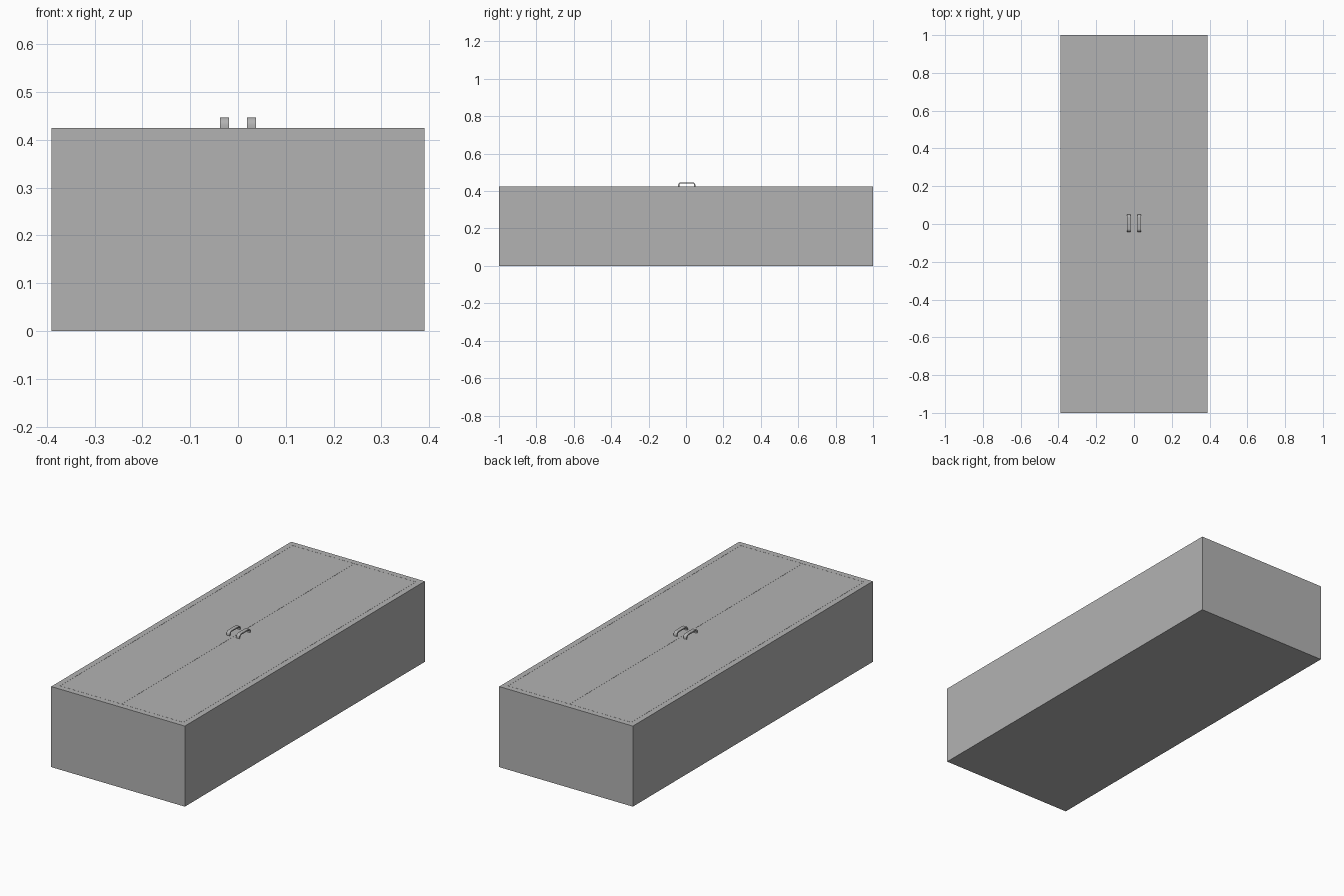
import bpy, bmesh, math

old = bpy.data.objects.get("Cube")
if old:
    bpy.data.objects.remove(old, do_unlink=True)

W, L, H = 0.78, 2.0, 0.425      # overall cabinet body
T, GAP = 0.03, 0.0008           # panel thickness, door clearance


def material(name, value):
    mat = bpy.data.materials.new(name)
    mat.use_nodes = True
    colour = (value, value, value, 1)
    mat.diffuse_color = colour
    mat.node_tree.nodes["Principled BSDF"].inputs["Base Color"].default_value = colour
    return mat


grey = material("cabinet grey", 0.45)


def finish(name, bm):
    bmesh.ops.recalc_face_normals(bm, faces=bm.faces)
    mesh = bpy.data.meshes.new(name)
    bm.to_mesh(mesh)
    bm.free()
    mesh.materials.append(grey)
    obj = bpy.data.objects.new(name, mesh)
    bpy.context.collection.objects.link(obj)
    return obj


def box(name, low, high):
    bm = bmesh.new()
    bmesh.ops.create_cube(bm, size=1)
    for v in bm.verts:
        v.co = [high[i] if v.co[i] > 0 else low[i] for i in range(3)]
    return finish(name, bm)


# Carcass: one open-topped box with an inset, sunken interior
carcass = box("carcass", (-W / 2, -L / 2, 0), (W / 2, L / 2, H))
bm = bmesh.new()
bm.from_mesh(carcass.data)
top = max(bm.faces, key=lambda f: f.calc_center_median().z)
bmesh.ops.inset_region(bm, faces=[top], thickness=T, use_even_offset=True)
inner = bmesh.ops.extrude_discrete_faces(bm, faces=[top])["faces"][0]
for v in inner.verts:
    v.co.z = T
bm.to_mesh(carcass.data)
bm.free()


def handle(name, x):
    """Flat strap bent into a bridge with rounded shoulders."""
    def outline(half, height, radius):
        pts = [(-half, H)]
        for side, start in ((-1, 180), (1, 90)):
            for i in range(7):
                a = math.radians(start - i * 15)
                pts.append((side * (half - radius) + radius * math.cos(a),
                            H + height - radius + radius * math.sin(a)))
        return pts + [(half, H)]

    loop = outline(0.046, 0.022, 0.016) + outline(0.040, 0.016, 0.010)[::-1]
    bm = bmesh.new()
    face = bm.faces.new([bm.verts.new((x - 0.0095, y + 0.004, z)) for y, z in loop])
    new = bmesh.ops.extrude_face_region(bm, geom=[face])["geom"]
    verts = [v for v in new if isinstance(v, bmesh.types.BMVert)]
    bmesh.ops.translate(bm, verts=verts, vec=(0.019, 0, 0))
    obj = finish(name, bm)
    bpy.ops.object.select_all(action='DESELECT')
    obj.select_set(True)
    bpy.context.view_layer.objects.active = obj
    bpy.ops.object.shade_smooth_by_angle(angle=math.radians(35))


# Two flush doors, each with a handle beside the centre seam
for side, label in ((-1, "right"), (1, "left")):
    xs = sorted((side * GAP / 2, side * (W / 2 - T - GAP)))
    y = L / 2 - T - GAP
    box(label + "_door", (xs[0], -y, H - T), (xs[1], y, H))
    handle(label + "_handle", side * 0.0285)
